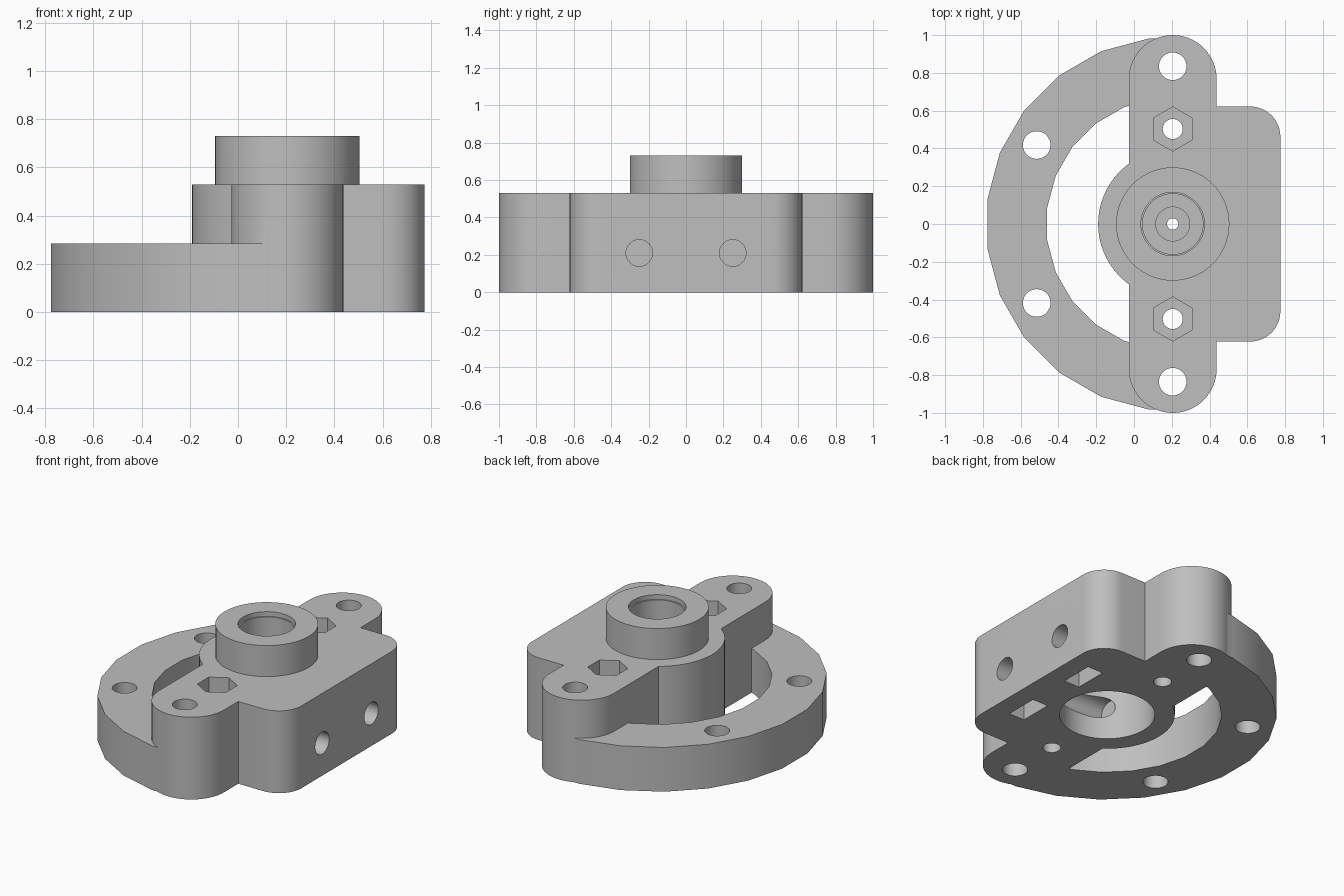
import bpy, bmesh, math
from mathutils import Vector, Matrix

AXIS_X = 0.205   # common vertical axis of bore, boss and ring
BODY_Z, RING_Z, BOSS_Z = 0.53, 0.285, 0.73

old = bpy.data.objects.get("Cube")
if old:
    bpy.data.objects.remove(old, do_unlink=True)

grey = bpy.data.materials.new("plain_grey")
grey.use_nodes = True
grey.diffuse_color = (0.52, 0.52, 0.52, 1)
grey.node_tree.nodes["Principled BSDF"].inputs["Base Color"].default_value = (0.52, 0.52, 0.52, 1)


def arc(cx, cy, r, a0, a1, n):
    """Points along an arc, angles in degrees, both ends included."""
    angles = [math.radians(a0 + (a1 - a0) * i / n) for i in range(n + 1)]
    return [(cx + r * math.cos(a), cy + r * math.sin(a)) for a in angles]


def circle(cx, cy, r, n=48, turn=0):
    return arc(cx, cy, r, turn, turn + 360, n)[:-1]


def prism(name, outline, z0, z1, matrix=None):
    """Extrude a flat outline from z0 to z1."""
    bm = bmesh.new()
    face = bm.faces.new([bm.verts.new((x, y, z0)) for x, y in outline])
    top = bmesh.ops.extrude_face_region(bm, geom=[face])["geom"]
    bmesh.ops.translate(bm, vec=(0, 0, z1 - z0),
                        verts=[v for v in top if isinstance(v, bmesh.types.BMVert)])
    bmesh.ops.recalc_face_normals(bm, faces=bm.faces)
    if matrix:
        bm.transform(matrix)
    mesh = bpy.data.meshes.new(name)
    bm.to_mesh(mesh)
    bm.free()
    mesh.materials.append(grey)
    obj = bpy.data.objects.new(name, mesh)
    bpy.context.collection.objects.link(obj)
    return obj


def combine(target, other, operation):
    """Apply a boolean and remove the helper object."""
    mod = target.modifiers.new(operation.lower(), "BOOLEAN")
    mod.operation, mod.solver, mod.object = operation, "EXACT", other
    bpy.context.view_layer.objects.active = target
    bpy.ops.object.modifier_apply(modifier=mod.name)
    bpy.data.objects.remove(other, do_unlink=True)


def cut(outline, z0, z1, matrix=None):
    combine(body, prism("cutter", outline, z0, z1, matrix), "DIFFERENCE")


# Long upright bar with rounded ends
r = 0.2325
end_y = 1 - r
body = prism("mounting_bracket",
             arc(AXIS_X, end_y, r, 0, 180, 32) + arc(AXIS_X, -end_y, r, 180, 360, 32),
             0, BODY_Z)

# Side block with rounded outer corners
c = 0.16
block = ([(AXIS_X, -0.622)] + arc(0.775 - c, -0.622 + c, c, -90, 0, 12)
         + arc(0.775 - c, 0.622 - c, c, 0, 90, 12) + [(AXIS_X, 0.622)])
combine(body, prism("side_block", block, 0, BODY_Z), "UNION")

# Round housing, and the boss on top of it
combine(body, prism("housing", circle(AXIS_X, 0, 0.395, 64), 0, BODY_Z), "UNION")
combine(body, prism("boss", circle(AXIS_X, 0, 0.3, 64), BODY_Z - 0.05, BOSS_Z), "UNION")

# Low half ring with broad facets
ring = []
for radius, a0, a1 in ((0.99, 97.5, 262.5), (0.67, 262.5, 97.5)):
    pts = arc(AXIS_X, 0, radius, a0, a1, 11)
    ring += [(AXIS_X, pts[0][1])] + pts + [(AXIS_X, pts[-1][1])]
combine(body, prism("half_ring", ring, 0, RING_Z), "UNION")

# Stepped central bore: wide from below, narrower steps from above
for radius, z0, z1 in ((0.278, -0.1, 0.40), (0.03, 0.3, 0.6), (0.09, 0.425, 0.6),
                       (0.16, 0.46, 0.8), (0.168, 0.70, 0.8)):
    cut(circle(AXIS_X, 0, radius, 64), z0, z1)

for side in (-1, 1):
    # Mounting holes in the bar ends and the ring
    for x, y in ((AXIS_X, 0.835), (-0.515, 0.418)):
        cut(circle(x, side * y, 0.073), -0.1, 0.7)
    # Bolt holes with hexagonal nut pockets
    cut(circle(AXIS_X, side * 0.503, 0.053), -0.1, 0.7)
    cut(circle(AXIS_X, side * 0.503, 0.117, 6, 30), 0.28, 0.7)
    # Blind cross holes entering the side face
    lay = Matrix.Translation((0, side * 0.25, 0.21)) @ Matrix.Rotation(math.pi / 2, 4, "Y")
    cut(circle(0, 0, 0.071), -0.02, 0.9, lay)
    # Nut slots open at the underside
    x0, x1, y0, y1 = 0.54, 0.65, side * 0.25 - 0.107, side * 0.25 + 0.107
    cut([(x0, y0), (x1, y0), (x1, y1), (x0, y1)], -0.1, 0.33)

# Smooth the curved walls, keep the edges crisp
bpy.ops.object.select_all(action="DESELECT")
body.select_set(True)
bpy.context.view_layer.objects.active = body
bpy.ops.object.shade_smooth_by_angle(angle=math.radians(30))
